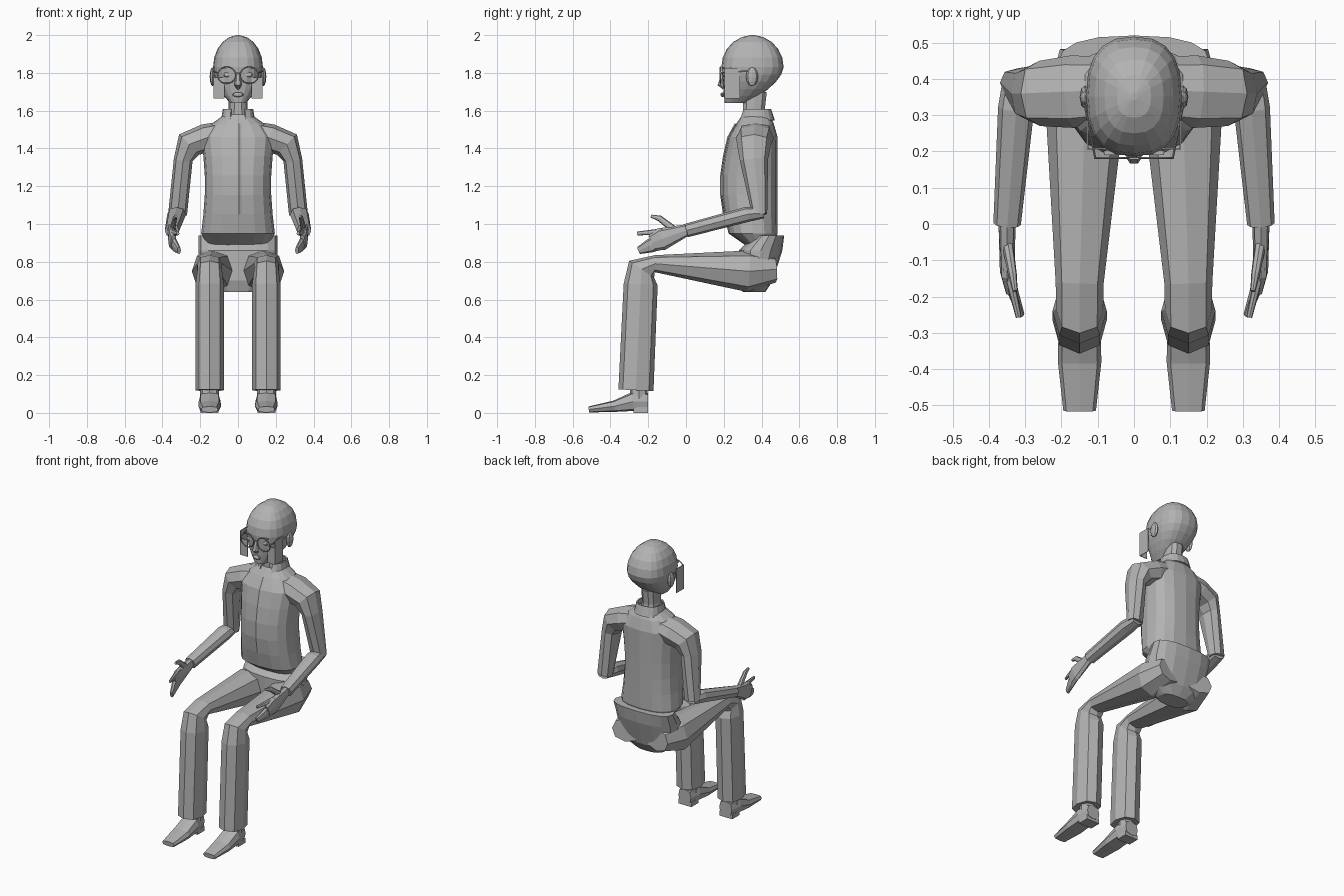
import bpy, bmesh, math
from mathutils import Matrix, Vector

if "Cube" in bpy.data.objects:
    bpy.data.objects.remove(bpy.data.objects["Cube"])

shade = (.45, .45, .45, 1)
grey = bpy.data.materials.new("plain grey")
grey.use_nodes = True
grey.diffuse_color = shade
grey.node_tree.nodes["Principled BSDF"].inputs["Base Color"].default_value = shade


def finish(name, bm, pair=False):
    """Turn a bmesh into an object, mirrored across the body if it is one of a pair."""
    bmesh.ops.recalc_face_normals(bm, faces=bm.faces)
    mesh = bpy.data.meshes.new(name)
    bm.to_mesh(mesh)
    bm.free()
    mesh.materials.append(grey)
    obj = bpy.data.objects.new(name, mesh)
    bpy.context.collection.objects.link(obj)
    if pair:
        obj.modifiers.new("other side", "MIRROR")
    return obj


def outline(sides, power):
    """Unit circle, squared off as power falls below one."""
    angles = [math.tau * i / sides for i in range(sides)]
    return [tuple(math.copysign(abs(v) ** power, v) for v in (math.cos(a), math.sin(a)))
            for a in angles]


def skin(name, rings, pair=False):
    """Bridge rings of points and cap both ends."""
    bm = bmesh.new()
    rows = [[bm.verts.new(point) for point in ring] for ring in rings]
    for low, high in zip(rows, rows[1:]):
        for i in range(len(low)):
            bm.faces.new((low[i - 1], low[i], high[i], high[i - 1]))
    bm.faces.new(rows[0])
    bm.faces.new(rows[-1])
    return finish(name, bm, pair)


def stack(name, levels, sides=16, power=.8):
    """Level rings given as height, half width, front and back."""
    shape = outline(sides, power)
    return skin(name, [[(width * c, (front + back) / 2 + (back - front) / 2 * s, z)
                        for c, s in shape] for z, width, front, back in levels])


def limb(name, path, across=(1, 0, 0), sides=8, power=.85, pair=True):
    """Tube through points given as x, y, z, radius across and the other radius."""
    centres = [Vector(step[:3]) for step in path]
    rings = []
    for i, (centre, step) in enumerate(zip(centres, path)):
        along = centres[min(i + 1, len(path) - 1)] - centres[max(i - 1, 0)]
        along.normalize()
        u = Vector(across)
        u = (u - along * u.dot(along)).normalized()
        v = along.cross(u)
        rings.append([centre + u * step[3] * c + v * step[4] * s
                      for c, s in outline(sides, power)])
    return skin(name, rings, pair)


def block(name, centre, size, rounded=False, pair=True):
    bm = bmesh.new()
    place = Matrix.LocRotScale(Vector(centre), None, Vector(size))
    if rounded:
        bmesh.ops.create_uvsphere(bm, u_segments=8, v_segments=6, radius=.5, matrix=place)
    else:
        bmesh.ops.create_cube(bm, size=1, matrix=place)
    return finish(name, bm, pair)


def mix(start, end, t):
    return start + (end - start) * t


def chest(t):
    """Height, half width, front and back of the shirt from hem to shoulder line."""
    swell = math.sin(math.pi * t)
    return mix(.95, 1.46, t), .195 - .02 * swell, .225 - .04 * swell, .485


# Shirt, with the hem tucked under and the top drawn in to the neck
steps = [i / 5 for i in range(6)]
stack("shirt", [(.87, .15, .34, .46)] + [chest(t) for t in steps]
      + [(1.53, .14, .265, .465), (1.58, .07, .3, .44)])

# Strip down the front of the shirt
strip = [(.005, front, z, .014, .006) for z, _, front, _ in (chest(t) for t in steps[1:])]
limb("front_placket", strip + [(.005, .264, 1.53, .014, .006)], sides=4, pair=False)

# Seat of the trousers
stack("trouser_seat", [(.64, .1, .3, .42), (.7, .2, .28, .46), (.86, .21, .28, .51),
                       (.94, .21, .36, .52)])

# Collar, opened at the front by dropping the forward faces
collar = stack("collar", [(1.55, .09, .28, .47), (1.61, .08, .3, .45)])
bm = bmesh.new()
bm.from_mesh(collar.data)
opened = [f for f in bm.faces if abs(f.normal.z) > .9
          or (f.normal.y < 0 and abs(f.calc_center_median().x) < .04)]
bmesh.ops.delete(bm, geom=opened, context="FACES")
bm.to_mesh(collar.data)
bm.free()
collar.modifiers.new("thickness", "SOLIDIFY").thickness = .008

# Neck, then a head with a tapered jaw under a domed crown
stack("neck", [(1.54, .06, .3, .43), (1.61, .05, .3, .42), (1.7, .05, .3, .43)], sides=10)
jaw = [(mix(1.64, 1.83, t), .132 - .09 * (1 - t) ** 2, mix(.205, .187, t),
        .517 - .19 * (1 - t) ** 1.7) for t in steps]
crown = []
for t in steps[1:]:
    angle = t * math.pi * .48
    reach = math.cos(angle)
    crown.append((1.83 + .17 * math.sin(angle), .132 * reach,
                  .352 - .165 * reach, .352 + .165 * reach))
stack("head", jaw + crown, sides=20)

# Face
limb("nose", [(0, .2, 1.8, .01, .01), (0, .18, 1.735, .02, .015), (0, .2, 1.72, .01, .01)],
     sides=6, pair=False)
block("lips", (0, .195, 1.685), (.06, .025, .025), rounded=True, pair=False)
block("eyes", (.055, .205, 1.79), (.05, .025, .025), rounded=True)
block("eyebrows", (.055, .197, 1.826), (.055, .012, .007))
block("ears", (.135, .35, 1.78), (.03, .065, .1), rounded=True)

# Flat panels beside the cheeks
block("cheek_side_panels", (.127, .245, 1.745), (.004, .08, .16))
block("cheek_front_panels", (.1, .207, 1.72), (.055, .004, .11))

# Glasses
bm = bmesh.new()
wire = outline(5, 1)
rows = [[bm.verts.new((.06 + (.047 + .0035 * a) * c, .182 + .0035 * b,
                       1.788 + (.043 + .0035 * a) * s)) for a, b in wire]
        for c, s in outline(20, 1)]
for i in range(len(rows)):
    for j in range(len(wire)):
        bm.faces.new((rows[i - 1][j - 1], rows[i - 1][j], rows[i][j], rows[i][j - 1]))
finish("glasses_rims", bm, pair=True)
limb("glasses_temples", [(.107, .182, 1.8, .003, .004), (.138, .34, 1.81, .003, .004)], sides=4)
block("glasses_bridge", (0, .181, 1.8), (.03, .005, .006), pair=False)

# Arms
limb("upper_arms", [(.04, .37, 1.49, .09, .06), (.17, .365, 1.455, .1, .075),
                    (.26, .36, 1.42, .09, .075), (.29, .36, 1.34, .075, .05),
                    (.32, .39, 1.05, .04, .05)], across=(0, 1, 0))
limb("forearms", [(.32, .41, 1.06, .04, .03), (.325, .32, 1.05, .05, .04),
                  (.35, 0, .965, .038, .036)])

# Hands with grouped fingers, forefinger and thumb
limb("palms", [(.35, .01, .97, .024, .03), (.35, -.13, .92, .02, .06), (.34, -.18, .9, .016, .045)])
limb("fingers", [(.347, -.13, .905, .016, .04), (.333, -.19, .885, .015, .037),
                 (.312, -.25, .86, .01, .02)])
limb("forefingers", [(.35, -.12, .96, .014, .018), (.318, -.257, .95, .008, .01)])
limb("thumbs", [(.35, -.05, .96, .016, .02), (.335, -.14, 1.03, .012, .016),
                (.328, -.185, 1.042, .007, .008)])

# Trouser legs bent at the knee
limb("trouser_legs", [(.115, .47, .76, .09, .07), (.135, .33, .75, .11, .11),
                      (.15, -.165, .79, .066, .045), (.15, -.235, .76, .065, .08),
                      (.15, -.24, .68, .075, .09), (.15, -.265, .12, .075, .093)])

# Ankles, shoes and heels
limb("ankles", [(.15, -.25, .15, .05, .045), (.15, -.25, .05, .05, .05)])
limb("shoes", [(.15, -.2, .06, .046, .045), (.15, -.28, .06, .058, .05),
               (.15, -.38, .035, .06, .03), (.15, -.515, .018, .045, .016)], power=.6)
block("heels", (.15, -.24, .015), (.095, .075, .03))
